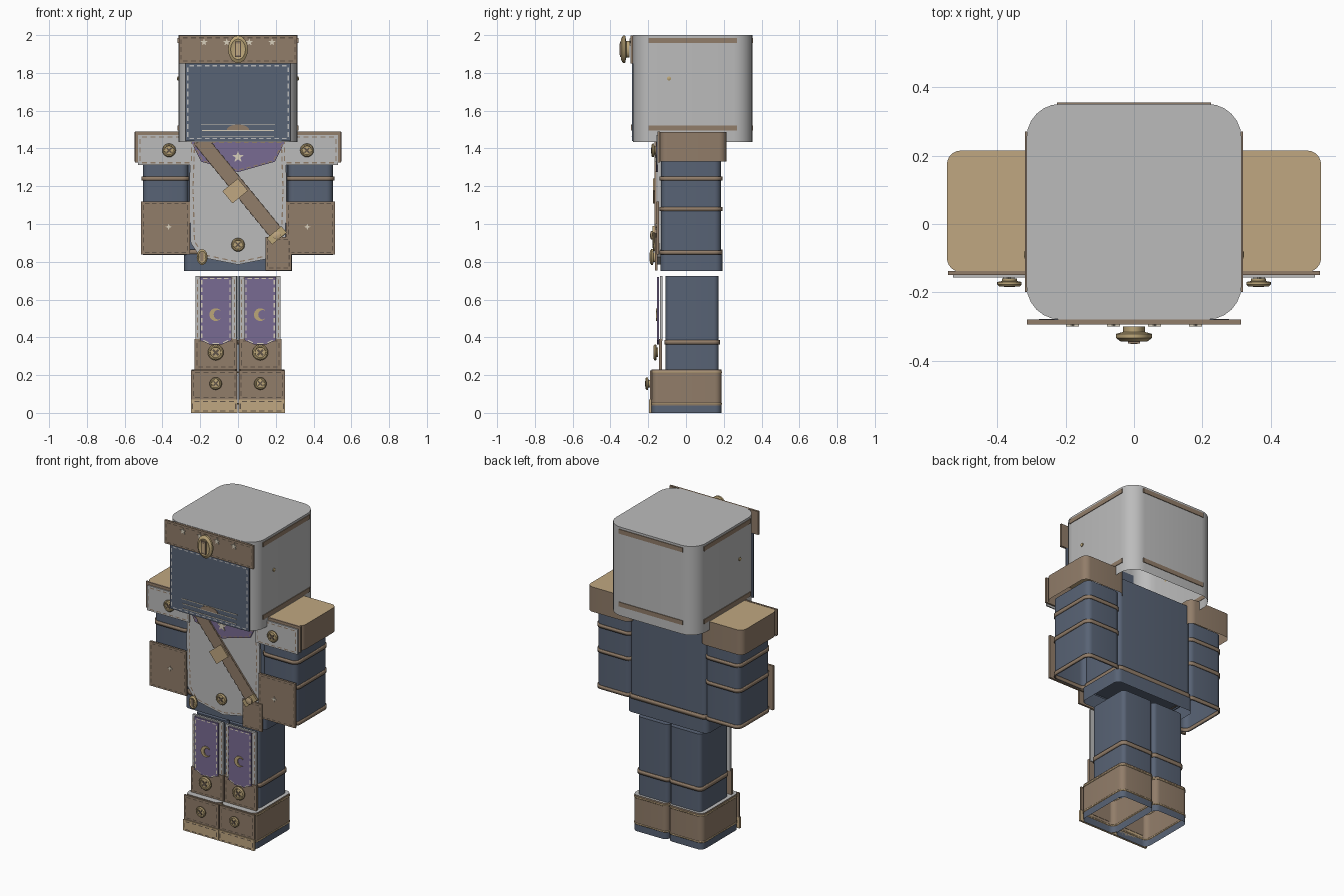
import bpy, math
from mathutils import Vector

if "Cube" in bpy.data.objects:
    bpy.data.objects.remove(bpy.data.objects["Cube"])


def material(name, rgb):
    m = bpy.data.materials.new(name)
    m.diffuse_color = (*rgb, 1)
    m.use_nodes = True
    m.node_tree.nodes["Principled BSDF"].inputs["Base Color"].default_value = m.diffuse_color
    return m


GREY = material("pale grey cloth", (0.50, 0.50, 0.50))
BLUE = material("slate blue cloth", (0.098, 0.125, 0.178))
BROWN = material("brown leather", (0.285, 0.205, 0.142))
TAN = material("tan leather", (0.53, 0.39, 0.22))
PURPLE = material("purple cloth", (0.19, 0.145, 0.29))
BRASS = material("brass", (0.50, 0.38, 0.19))
CREAM = material("cream thread", (0.68, 0.62, 0.50))
DARK = material("dark thread", (0.12, 0.09, 0.065))


def make(name, verts, faces, mats, idx=None, smooth=False):
    me = bpy.data.meshes.new(name)
    me.from_pydata(verts, [], faces)
    for m in mats:
        me.materials.append(m)
    if idx:
        me.polygons.foreach_set("material_index", idx)
    ob = bpy.data.objects.new(name, me)
    bpy.context.collection.objects.link(ob)
    if smooth:
        bpy.ops.object.select_all(action='DESELECT')
        bpy.context.view_layer.objects.active = ob
        ob.select_set(True)
        bpy.ops.object.shade_smooth_by_angle(angle=math.radians(35))
    return ob


def rounded(x0, x1, y0, y1, r, seg=6):
    """Counter-clockwise rounded rectangle."""
    pts = []
    for cx, cy, a in ((x1 - r, y1 - r, 0), (x0 + r, y1 - r, 90),
                      (x0 + r, y0 + r, 180), (x1 - r, y0 + r, 270)):
        for i in range(seg + 1):
            t = math.radians(a + 90 * i / seg)
            pts.append((cx + r * math.cos(t), cy + r * math.sin(t)))
    return pts


def shell(name, box, z0, z1, r, mat, top=None, thick=0):
    """Rounded upright tube, open below, with an optional lid."""
    p = rounded(*box, r)
    n = len(p)
    verts = [(x, y, z) for z in (z0, z1) for x, y in p]
    faces = [(i, (i + 1) % n, n + (i + 1) % n, n + i) for i in range(n)]
    idx = [0] * n
    if top:
        faces.append(tuple(range(n, 2 * n)))
        idx.append(1)
    ob = make(name, verts, faces, [mat, top or mat], idx, True)
    if thick:
        s = ob.modifiers.new("thickness", 'SOLIDIFY')
        s.thickness, s.offset = thick, -1
    return ob


def band(name, box, z, h, r, mat=BROWN, out=0.007):
    b = (box[0] - out, box[1] + out, box[2] - out, box[3] + out)
    return shell(name, b, z - h / 2, z + h / 2, r + out, mat, thick=out + 0.002)


def plate(name, pts, y, t, mat):
    """Flat x-z outline whose front lies at y."""
    if sum(a[0] * b[1] - b[0] * a[1] for a, b in zip(pts, pts[1:] + pts[:1])) < 0:
        pts = pts[::-1]
    n = len(pts)
    verts = [(x, yy, z) for yy in (y, y + t) for x, z in pts]
    faces = [tuple(range(n)), tuple(range(2 * n - 1, n - 1, -1))]
    faces += [(i, n + i, n + (i + 1) % n, (i + 1) % n) for i in range(n)]
    return make(name, verts, faces, [mat])


def rect(x0, x1, z0, z1):
    return [(x0, z0), (x1, z0), (x1, z1), (x0, z1)]


def stitches(name, pts, y, mat, inset=0.012, step=0.042, w=0.003):
    """Dashes running just inside an outline."""
    c = Vector((sum(p[0] for p in pts) / len(pts), sum(p[1] for p in pts) / len(pts)))
    pts = [Vector(p) for p in pts]
    hx = max(abs(p.x - c.x) for p in pts)
    hz = max(abs(p.y - c.y) for p in pts)
    pts = [Vector((c.x + (p.x - c.x) * (1 - inset / hx), c.y + (p.y - c.y) * (1 - inset / hz))) for p in pts]
    verts, faces = [], []
    for a, b in zip(pts, pts[1:] + pts[:1]):
        d = b - a
        k = max(1, round(d.length / step))
        side = Vector((-d.y, d.x)).normalized() * w
        for i in range(k):
            s, e = a + d * ((i + .2) / k), a + d * ((i + .8) / k)
            o = len(verts)
            verts += [(q.x, y - 0.002, q.y) for q in (s - side, e - side, e + side, s + side)]
            faces.append((o, o + 1, o + 2, o + 3))
    make(name, verts, faces, [mat])


def lathe(name, x, y, z, profile, mat, sx=1, sz=1, seg=20):
    """Turned part facing forward; profile holds (radius, forward offset)."""
    verts = [(x + r * sx * math.cos(2 * math.pi * i / seg), y - d,
              z + r * sz * math.sin(2 * math.pi * i / seg)) for r, d in profile for i in range(seg)]
    faces = [tuple(range(seg))[::-1], tuple(range((len(profile) - 1) * seg, len(profile) * seg))]
    for k in range(len(profile) - 1):
        for i in range(seg):
            j = (i + 1) % seg
            faces.append((k * seg + i, k * seg + j, (k + 1) * seg + j, (k + 1) * seg + i))
    return make(name, verts, faces, [mat], smooth=True)


def button(name, x, y, z, r=0.036):
    lathe(name, x, y, z, [(r * .6, 0), (r * .6, .008), (r, .011), (r, .018), (r * .85, .024),
                          (r * .7, .024), (r * .65, .02), (r * .1, .022)], BRASS)
    for a in (45, 135):
        c, s = math.cos(math.radians(a)), math.sin(math.radians(a))
        L, w = r * .5, r * .12
        plate(name + "_cross", [(x + u * c - v * s, z + u * s + v * c) for u, v in
                                ((-L, -w), (L, -w), (L, w), (-L, w))], y - .025, .006, DARK)


def star(name, x, y, z, r, points=5):
    plate(name, [(x + q * math.sin(t), z + q * math.cos(t)) for i in range(points * 2)
                 for t, q in [(math.pi * i / points, r if i % 2 == 0 else r * .42)]], y, .006, CREAM)


# Head: open-bottomed rounded box with trim strips on sides and back
shell("head", (-.315, .315, -.28, .352), 1.435, 2.0, .1, GREY, GREY)
for z in (1.508, 1.972):
    plate("head_back_trim", rect(-.225, .225, z - .014, z + .014), .350, .006, BROWN)
    for s in (-1, 1):
        o = plate("head_side_trim", rect(-.235, .235, z - .014, z + .014), -.003, .006, BROWN)
        o.rotation_euler.z = math.pi / 2
        o.location = (s * .316, .036, 0)
for s in (-1, 1):
    o = lathe("head_side_stud", 0, 0, 0, [(.011, 0), (.011, .006), (.004, .009)], BRASS, seg=10)
    o.rotation_euler.z = s * math.pi / 2
    o.location = (s * .314, -.09, 1.77)

# Face panel, headband and badge
plate("face_panel", rect(-.278, .278, 1.44, 1.85), -.286, .008, BLUE)
stitches("face_stitches", rect(-.278, .278, 1.44, 1.85), -.286, GREY)
for z, w in ((1.465, .19), (1.495, .19), (1.525, .195)):
    plate("face_thread", rect(-w, w, z - .002, z + .002), -.289, .004, CREAM)
plate("face_arch", [(.06 * math.cos(math.pi * i / 8), 1.497 + .03 * math.sin(math.pi * i / 8))
                    for i in range(9)], -.291, .005, BROWN)
plate("headband", rect(-.313, .313, 1.85, 1.998), -.294, .014, BROWN)
stitches("headband_stitches", rect(-.313, .313, 1.85, 1.998), -.294, DARK)
for x in (-.18, -.06, .06, .18):
    star("headband_star", x, -.3, 1.962, .02)
OVAL = [(.6, 0), (.6, .016), (1, .022), (1, .034), (.75, .044), (.6, .04), (.1, .042)]
lathe("badge", 0, -.3, 1.925, [(r * .05, d) for r, d in OVAL], BRASS, 1.05, 1.45)
plate("badge_bar", rect(-.017, .017, 1.885, 1.965), -.35, .01, BROWN)
plate("badge_bar_inlay", rect(-.010, .010, 1.895, 1.955), -.352, .003, TAN)

# Torso with hem band
shell("torso", (-.27, .27, -.125, .185), .83, 1.45, .03, BLUE, BLUE)
shell("torso_hem", (-.285, .285, -.135, .192), .752, .84, .035, BLUE, BLUE)
band("waist_band", (-.272, .272, -.127, .187), .852, .026, .03)

# Chest panel, collar and diagonal strap
CHEST = [(-.25, 1.43), (-.258, 1.2), (-.25, .9), (-.2, .825), (0, .785),
         (.2, .825), (.25, .9), (.258, 1.2), (.25, 1.43)]
plate("chest_panel", CHEST, -.15, .014, GREY)
stitches("chest_stitches", CHEST, -.15, BROWN, .02)
COLLAR = [(-.25, 1.44), (-.195, 1.33), (0, 1.275), (.195, 1.33), (.25, 1.44)]
plate("collar", COLLAR, -.158, .01, PURPLE)
stitches("collar_stitches", COLLAR, -.158, BROWN, .01)
star("collar_star", 0, -.164, 1.355, .032)
a, b = Vector((-.205, 1.45)), Vector((.225, .925))
d = (b - a).normalized()
n = Vector((-d.y, d.x))


def strap_rect(c, L, w):
    return [tuple(c + d * u * L + n * v * w) for u, v in ((-1, -1), (1, -1), (1, 1), (-1, 1))]


STRAP = strap_rect((a + b) / 2, (b - a).length / 2, .038)
plate("strap", STRAP, -.166, .01, BROWN)
stitches("strap_stitches", STRAP, -.166, DARK, .006)
plate("strap_buckle", strap_rect(Vector((-.015, 1.175)), .042, .053), -.174, .01, TAN)
plate("strap_tail", rect(.145, .283, .755, .93), -.164, .012, BROWN)
stitches("strap_tail_stitches", rect(.145, .283, .755, .93), -.164, DARK)
plate("strap_clasp", strap_rect(Vector((.205, .94)), .022, .05), -.178, .012, BRASS)
lathe("clasp_knob", .205, -.176, .94, [(.022, 0), (.022, .01), (.008, .014)], TAN, seg=12)
button("waist_button", 0, -.152, .89)
lathe("hip_charm", -.19, -.16, .825, [(r * .03, d * .7) for r, d in OVAL], BRASS, .95, 1.4)
plate("charm_bar", rect(-.198, -.182, .802, .848), -.192, .006, BROWN)


def span(s, u, v):
    return (u, v) if s > 0 else (-v, -u)


for s, side in ((-1, "left"), (1, "right")):
    # Sleeves with bands, cuff plate and shoulder pad
    arm = (*span(s, .262, .503), -.132, .185)
    shell(side + "_arm", arm, .835, 1.35, .035, BLUE, BLUE)
    for z in (1.24, 1.08, .85):
        band(side + "_arm_band", arm, z, .022, .035)
    cuff = rect(*span(s, .255, .513), .838, 1.12)
    plate(side + "_cuff_plate", cuff, -.157, .014, BROWN)
    stitches(side + "_cuff_stitches", cuff, -.157, DARK)
    star(side + "_cuff_star", s * .367, -.162, .985, .017, 4)
    shell(side + "_shoulder_pad", (*span(s, .245, .548), -.14, .215), 1.33, 1.488, .04, BROWN, TAN)
    plate(side + "_pad_backing", rect(*span(s, .245, .545), 1.325, 1.49), -.15, .012, BROWN)
    front = rect(*span(s, .235, .53), 1.312, 1.472)
    plate(side + "_pad_front", front, -.157, .008, GREY)
    stitches(side + "_pad_stitches", front, -.157, BROWN)
    button(side + "_pad_button", s * .365, -.159, 1.39)

    # Trouser leg with front panels
    leg = (*span(s, .003, .224), -.108, .172)
    shell(side + "_leg", leg, .2, .725, .025, BLUE, BLUE)
    band(side + "_leg_band", leg, .375, .024, .025)
    thigh = rect(*span(s, .008, .224), .38, .725)
    plate(side + "_thigh_panel", thigh, -.138, .014, GREY)
    stitches(side + "_thigh_stitches", thigh, -.138, BROWN, .01)
    shin = rect(*span(s, .006, .23), .23, .392)
    plate(side + "_shin_panel", shin, -.144, .016, BROWN)
    stitches(side + "_shin_stitches", shin, -.144, DARK)
    flap = [(s * x, z) for x, z in ((.035, .72), (.035, .385), (.085, .362),
                                    (.15, .362), (.2, .385), (.2, .72))]
    plate(side + "_flap", flap, -.153, .01, PURPLE)
    stitches(side + "_flap_stitches", flap, -.153, CREAM, .008)
    ts = [math.radians(50 + 260 * i / 10) for i in range(11)]
    moon = [(.034 * math.cos(t), .034 * math.sin(t)) for t in ts]
    moon += [(.012 + .023 * math.cos(t), .025 * math.sin(t)) for t in ts[::-1]]
    plate(side + "_crescent", [(s * .118 + x, .52 + z) for x, z in moon], -.16, .008, BRASS)
    button(side + "_shin_button", s * .118, -.147, .32, .042)

    # Boot with sole and toe cap
    boot = (*span(s, .002, .247), -.182, .188)
    shell(side + "_boot", boot, .04, .23, .035, BROWN, GREY)
    shell(side + "_sole", boot, 0, .042, .035, BLUE)
    for z in (.048, .215):
        band(side + "_boot_seam", boot, z, .008, .035, TAN, .003)
    toe = rect(*span(s, .002, .25), 0, .07)
    plate(side + "_toe_cap", toe, -.196, .014, TAN)
    stitches(side + "_toe_stitches", toe, -.196, DARK, .01)
    face = rect(*span(s, .004, .248), .07, .225)
    plate(side + "_boot_front", face, -.19, .01, BROWN)
    stitches(side + "_boot_stitches", face, -.19, DARK)
    button(side + "_boot_button", s * .118, -.191, .155, .033)
